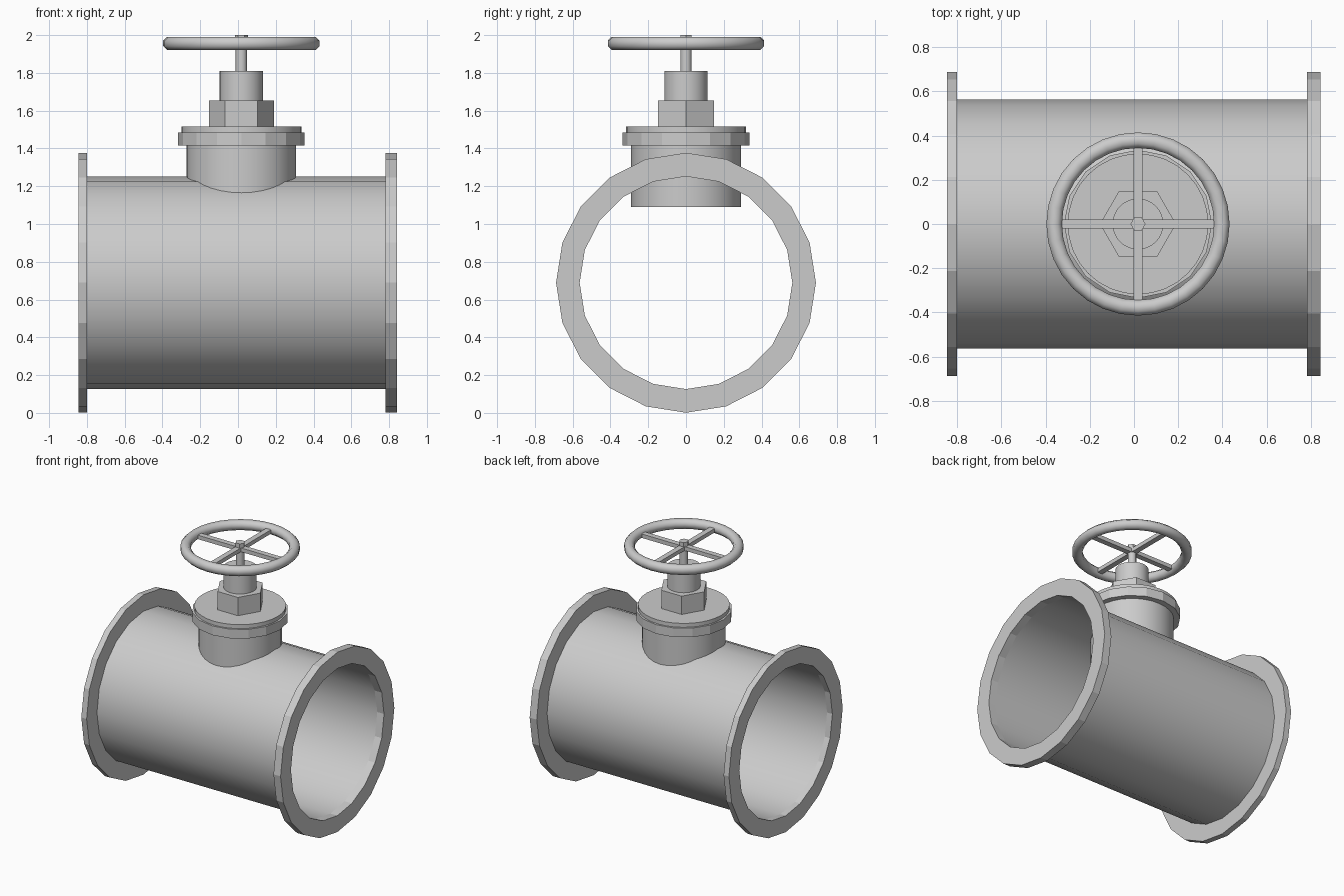
import bpy, bmesh, math
from mathutils import Matrix

if "Cube" in bpy.data.objects:
    bpy.data.objects.remove(bpy.data.objects["Cube"])

CX = 0.018      # the valve stem axis sits slightly off centre
PIPE_Z = 0.689  # pipe axis height


def revolve(name, profile, sides, axis="Z", loc=(0, 0, 0), ring=False, cap=True, smooth=False):
    """Turn (radius, height) points around an axis; ring closes the profile on itself."""
    bm = bmesh.new()
    loops = []
    for r, h in profile:
        loops.append([bm.verts.new((r * math.cos(2 * math.pi * i / sides),
                                    r * math.sin(2 * math.pi * i / sides), h))
                      for i in range(sides)])
    pairs = list(zip(loops, loops[1:]))
    if ring:
        pairs.append((loops[-1], loops[0]))
    for a, b in pairs:
        for i in range(sides):
            j = (i + 1) % sides
            bm.faces.new((a[i], a[j], b[j], b[i]))
    if cap and not ring:
        bm.faces.new(loops[0][::-1])
        bm.faces.new(loops[-1])
    if axis == "X":
        bm.transform(Matrix.Rotation(math.pi / 2, 4, "Y"))
    bmesh.ops.recalc_face_normals(bm, faces=bm.faces)
    return finish(name, bm, loc, smooth)


def finish(name, bm, loc, smooth):
    mesh = bpy.data.meshes.new(name)
    bm.to_mesh(mesh)
    bm.free()
    obj = bpy.data.objects.new(name, mesh)
    bpy.context.collection.objects.link(obj)
    obj.location = loc
    if smooth:
        bpy.ops.object.select_all(action="DESELECT")
        obj.select_set(True)
        bpy.context.view_layer.objects.active = obj
        bpy.ops.object.shade_smooth_by_angle(angle=math.radians(50))
    return obj


def cylinder(name, r, z0, z1, sides, smooth=False):
    return revolve(name, [(r, z0), (r, z1)], sides, loc=(CX, 0, 0), smooth=smooth)


# Open main pipe
revolve("main_pipe", [(0.563, -0.80), (0.563, 0.785)], 20, "X", (0, 0, PIPE_Z), cap=False, smooth=True)

# Faceted end flanges
for name, x0, x1 in (("left_flange", -0.845, -0.80), ("right_flange", 0.782, 0.842)):
    revolve(name, [(0.563, x0), (0.688, x0), (0.688, x1), (0.563, x1)], 20, "X",
            (0, 0, PIPE_Z), ring=True)

# Bonnet stack above the pipe
cylinder("bonnet_neck", 0.29, 1.09, 1.42, 32, True)
cylinder("bonnet_flange", 0.335, 1.415, 1.485, 16)
cylinder("bonnet_lid", 0.318, 1.485, 1.515, 32, True)
cylinder("packing_nut", 0.172, 1.515, 1.655, 6)
cylinder("gland", 0.115, 1.655, 1.81, 32, True)
cylinder("stem", 0.03, 1.81, 1.97, 12, True)
cylinder("stem_nut", 0.034, 1.96, 2.0, 6)

# Handwheel rim with an eight-sided section
rim = [(0.379 + 0.038 * math.cos(math.radians(22.5 + 45 * k)),
        0.038 * math.sin(math.radians(22.5 + 45 * k))) for k in range(8)]
revolve("handwheel_rim", rim, 32, loc=(CX, 0, 1.956), ring=True, smooth=True)

# Four handwheel spokes
for k in range(4):
    bm = bmesh.new()
    bmesh.ops.create_cube(bm, size=1)
    bm.transform(Matrix.Rotation(k * math.pi / 2, 4, "Z")
                 @ Matrix.Translation((0.185, 0, 0))
                 @ Matrix.Diagonal((0.35, 0.042, 0.03, 1)))
    finish(f"handwheel_spoke_{k + 1}", bm, (CX, 0, 1.953), False)
